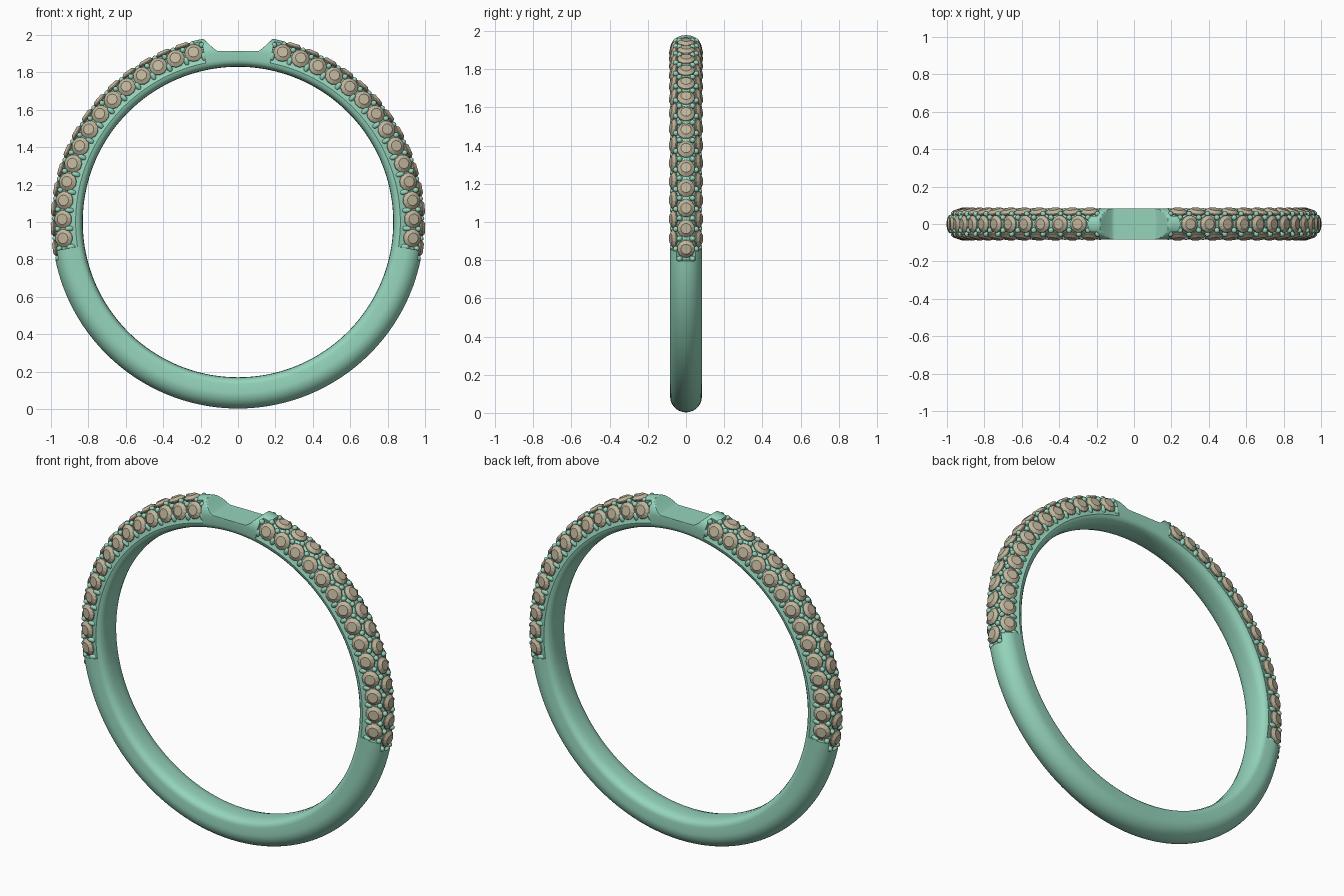
import bpy, bmesh
from math import sin, cos, radians, pi
from mathutils import Matrix, Vector

if "Cube" in bpy.data.objects:
    bpy.data.objects.remove(bpy.data.objects["Cube"])

CENTRE = Vector((0, 0, 1.0))
MID = 0.914          # radius of the section's centre line
PITCH = 6.2          # degrees between stones
COUNT = 14
OUT0, SIDE0 = -8.2, -5.3   # first stone angle in the outer row and the side rows


def material(name, rgb):
    m = bpy.data.materials.new(name)
    m.diffuse_color = (*rgb, 1)
    m.use_nodes = True
    m.node_tree.nodes["Principled BSDF"].inputs["Base Color"].default_value = m.diffuse_color
    return m


metal = material("green metal", (0.30, 0.66, 0.50))
gem = material("tan stone", (0.52, 0.46, 0.33))


def make_object(name, bm, mat, smooth=None):
    bmesh.ops.recalc_face_normals(bm, faces=bm.faces)
    me = bpy.data.meshes.new(name)
    bm.to_mesh(me)
    bm.free()
    ob = bpy.data.objects.new(name, me)
    bpy.context.collection.objects.link(ob)
    me.materials.append(mat)
    if smooth:
        bpy.ops.object.select_all(action='DESELECT')
        ob.select_set(True)
        bpy.context.view_layer.objects.active = ob
        bpy.ops.object.shade_smooth_by_angle(angle=radians(smooth))
    return ob


def frame(theta, phi, d):
    """Matrix on the band surface: local x along the band, z outward."""
    a, p = radians(theta), radians(phi)
    e = Vector((cos(a), 0, sin(a)))
    y = Vector((0, 1, 0))
    t = Vector((-sin(a), 0, cos(a)))
    n = e * cos(p) + y * sin(p)
    pos = CENTRE + e * (MID + d * cos(p)) + y * d * sin(p)
    m = Matrix((t, n.cross(t), n)).transposed().to_4x4()
    return Matrix.Translation(pos) @ m


def both_sides(theta):
    return (theta, 180 - theta)


# Band: section swept round the finger, recessed where the stones sit
OUT_RANGE = (-11.8, 75.6)
SIDE_RANGE = (-8.8, 78.6)
INNER = [(0.868, 0.082), (0.852, 0.078), (0.840, 0.066), (0.832, 0.042), (0.830, 0.015)]


def notch_height(x):
    x = abs(x)
    if x > 0.185:
        return 9
    if x < 0.11:
        return 1.914
    return 1.914 + 0.066 * ((x - 0.11) / 0.075) ** 1.15


def section(theta):
    t = (theta + 90) % 360 - 90
    t = 180 - t if t > 90 else t
    pts = []
    for i in range(37):
        phi = -95 + 190 * i / 36
        d = 0.083
        if abs(phi) < 36 and OUT_RANGE[0] < t < OUT_RANGE[1]:
            d = 0.067
        elif abs(phi) >= 36 and SIDE_RANGE[0] < t < SIDE_RANGE[1]:
            d = 0.066
        p = radians(phi)
        pts.append((MID + d * cos(p), d * sin(p)))
    pts += INNER + [(r, -y) for r, y in reversed(INNER)]
    a = radians(theta)
    out = []
    for r, y in pts:
        x, z = r * cos(a), 1 + r * sin(a)
        if z > 1.6:
            z = min(z, notch_height(x))
        out.append((x, y, z))
    return out


angles = [float(i) for i in range(-90, 270, 2)] + [79 + 0.5 * i for i in range(45)]
for edge in OUT_RANGE + SIDE_RANGE:
    for s in both_sides(edge):
        angles += [s - 0.03, s + 0.03]
angles = sorted(set(angles))
bm = bmesh.new()
rings = [[bm.verts.new(c) for c in section(a)] for a in angles]
for r0, r1 in zip(rings, rings[1:] + rings[:1]):
    for j in range(len(r0)):
        k = (j + 1) % len(r0)
        bm.faces.new((r0[j], r0[k], r1[k], r1[j]))
make_object("ring_band", bm, metal, 35)


# Cut stones: table, crown, girdle and pointed pavilion
def add_stone(bm, mat, radius, sides=12):
    levels = [(0.58, 0.016), (0.98, 0.002), (1.0, -0.003)]
    loops = []
    for f, h in levels:
        loops.append([bm.verts.new(mat @ Vector((f * radius * cos(2 * pi * (i + 0.5) / sides),
                                                 f * radius * sin(2 * pi * (i + 0.5) / sides), h)))
                      for i in range(sides)])
    tip = bm.verts.new(mat @ Vector((0, 0, -0.04)))
    bm.faces.new(loops[0])
    for i in range(sides):
        k = (i + 1) % sides
        for a, b in zip(loops, loops[1:]):
            bm.faces.new((a[i], b[i], b[k], a[k]))
        bm.faces.new((loops[-1][i], tip, loops[-1][k]))


for name, phis, start, d, rad in (("outer_stones", (0,), OUT0, 0.071, 0.047),
                                  ("side_stones", (-72, 72), SIDE0, 0.069, 0.049)):
    bm = bmesh.new()
    for i in range(COUNT):
        for th in both_sides(start + i * PITCH):
            for phi in phis:
                add_stone(bm, frame(th, phi, d), rad)
    make_object(name, bm, gem)

# Setting beads in the gaps between stones, and claws along the inner rim
beads, claws = bmesh.new(), bmesh.new()


def add_bead(bm, mat, scale):
    m = mat @ Matrix.Diagonal((*scale, 1))
    bmesh.ops.create_icosphere(bm, subdivisions=2, radius=1, matrix=m)


for i in range(COUNT + 1):
    for sgn in (-1, 1):
        for th in both_sides(OUT0 + (i - 0.5) * PITCH):
            add_bead(beads, frame(th, sgn * 27, 0.075), (0.015, 0.015, 0.016))
        for th in both_sides(SIDE0 + (i - 0.5) * PITCH):
            add_bead(beads, frame(th, sgn * 46, 0.074), (0.015, 0.015, 0.016))
            add_bead(claws, frame(th, sgn * 100, 0.073), (0.014, 0.026, 0.013))
make_object("setting_beads", beads, metal, 60)
make_object("rim_claws", claws, metal, 60)
